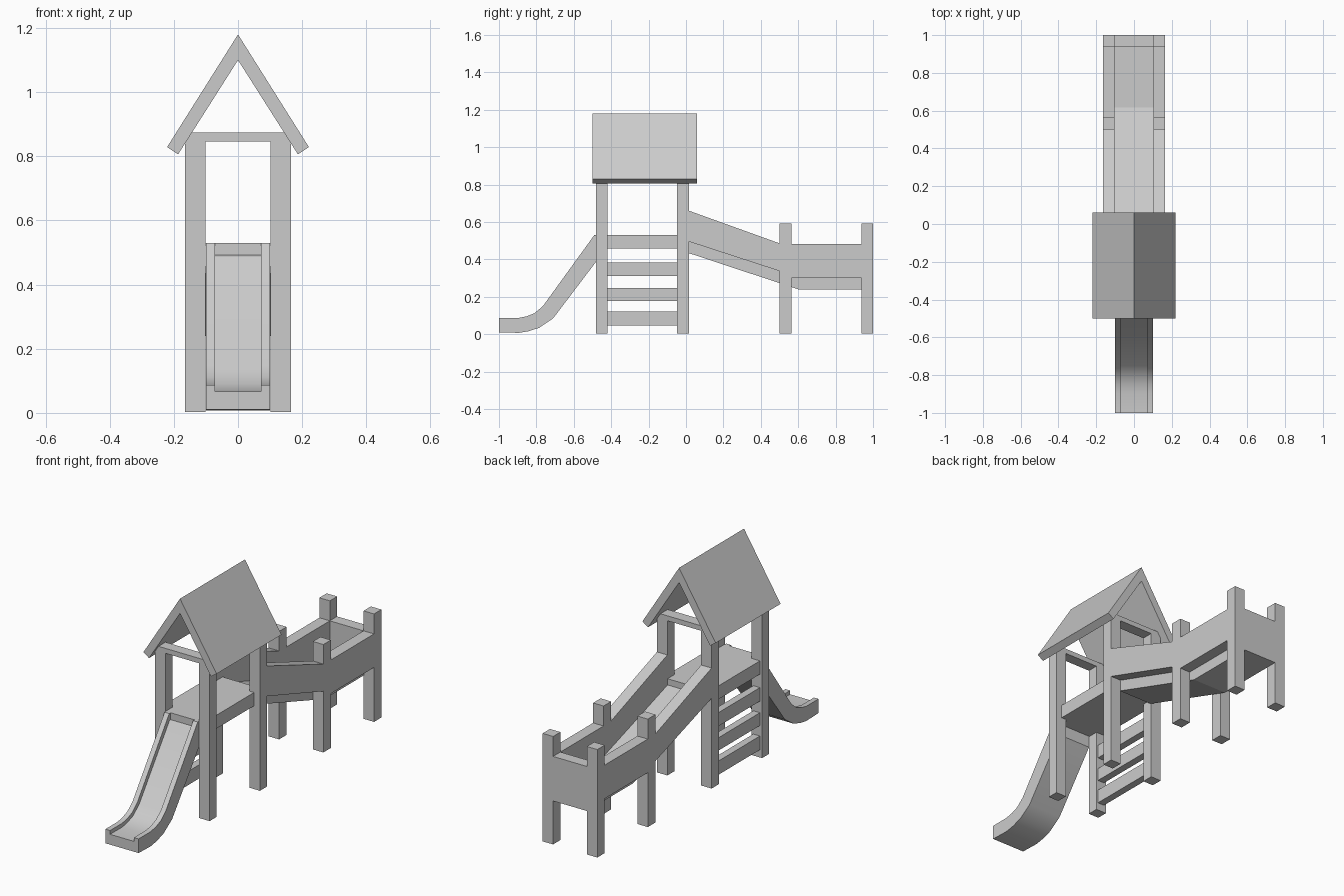
import bpy, bmesh, math

if "Cube" in bpy.data.objects:
    bpy.data.objects.remove(bpy.data.objects["Cube"])


def make(name, verts, faces, mirror=False):
    me = bpy.data.meshes.new(name)
    me.from_pydata(verts, [], faces)
    bm = bmesh.new()
    bm.from_mesh(me)
    bmesh.ops.recalc_face_normals(bm, faces=bm.faces)
    bm.to_mesh(me)
    bm.free()
    ob = bpy.data.objects.new(name, me)
    bpy.context.collection.objects.link(ob)
    if mirror:
        mod = ob.modifiers.new("mirror", 'MIRROR')
        mod.use_axis[0] = True
        mod.use_mirror_merge = False
    return ob


def prism(name, profile, a, b, axis='x', mirror=False):
    """Extrude a yz profile along x, or an xz profile along y."""
    n = len(profile)
    if axis == 'x':
        verts = [(t, u, v) for t in (a, b) for u, v in profile]
    else:
        verts = [(u, t, v) for t in (a, b) for u, v in profile]
    faces = [tuple(range(n)), tuple(range(n, 2 * n))]
    faces += [(i, (i + 1) % n, n + (i + 1) % n, n + i) for i in range(n)]
    return make(name, verts, faces, mirror)


def box(name, x, y, z, mirror=False):
    prof = [(y[0], z[0]), (y[1], z[0]), (y[1], z[1]), (y[0], z[1])]
    return prism(name, prof, x[0], x[1], 'x', mirror)


POST = (0.102, 0.165)

# Tower posts, tie beams and platform
for name, y in (("front", (-0.48, -0.42)), ("back", (-0.047, 0.015))):
    box(name + "_tower_post", POST, y, (0.003, 0.872), True)
    box(name + "_tie_beam", (-0.15, 0.15), y, (0.847, 0.874))
box("platform", (-0.13, 0.13), (-0.478, 0.013), (0.457, 0.53))

# Ladder rungs on the left side
for i, z in enumerate(((0.045, 0.12), (0.177, 0.247), (0.31, 0.384), (0.457, 0.53))):
    box(f"ladder_rung_{i + 1}", (-0.152, -0.112), (-0.43, -0.04), z)

# Gable roof
prism("roof", [(0, 1.18), (0.221, 0.829), (0.187, 0.806), (0, 1.10),
               (-0.187, 0.806), (-0.221, 0.829)], -0.5, 0.06, 'y')

# Ramp and lower deck
prism("ramp_deck", [(0.01, 0.497), (0.617, 0.30), (0.95, 0.30), (0.95, 0.24),
                    (0.6, 0.24), (0.01, 0.435)], -0.103, 0.103)
prism("ramp_side_wall", [(0.01, 0.662), (0.51, 0.482), (0.51, 0.334), (0.01, 0.497)],
      *POST, mirror=True)
box("deck_side_wall", POST, (0.55, 0.95), (0.30, 0.483), True)
box("deck_end_wall", (-0.11, 0.11), (0.937, 1.0), (0.24, 0.483))
for name, y in (("middle", (0.50, 0.565)), ("end", (0.937, 1.0))):
    box(name + "_deck_post", POST, y, (0.003, 0.592), True)

# Slide: trough section lofted along rim and underside curves
rim = [(-1.0, 0.087), (-0.895, 0.087), (-0.85, 0.096), (-0.81, 0.112),
       (-0.765, 0.15), (-0.49, 0.53), (-0.476, 0.53)]
under = [(-1.0, 0.01), (-0.895, 0.007), (-0.845, 0.015), (-0.785, 0.034),
         (-0.71, 0.085), (-0.49, 0.375), (-0.476, 0.393)]
verts, faces = [], []
for (ry, rz), (uy, uz) in zip(rim, under):
    k = 0.27
    fy, fz = ry + (uy - ry) * k, rz + (uz - rz) * k
    verts += [(-0.1, uy, uz), (-0.1, ry, rz), (-0.072, ry, rz), (-0.072, fy, fz),
              (0.072, fy, fz), (0.072, ry, rz), (0.1, ry, rz), (0.1, uy, uz)]
for s in range(len(rim) - 1):
    o = s * 8
    faces += [(o + i, o + (i + 1) % 8, o + 8 + (i + 1) % 8, o + 8 + i) for i in range(8)]
faces += [tuple(range(8)), tuple(range(len(verts) - 8, len(verts)))]
slide = make("slide", verts, faces)
bpy.ops.object.select_all(action='DESELECT')
slide.select_set(True)
bpy.context.view_layer.objects.active = slide
bpy.ops.object.shade_smooth_by_angle(angle=math.radians(32))
